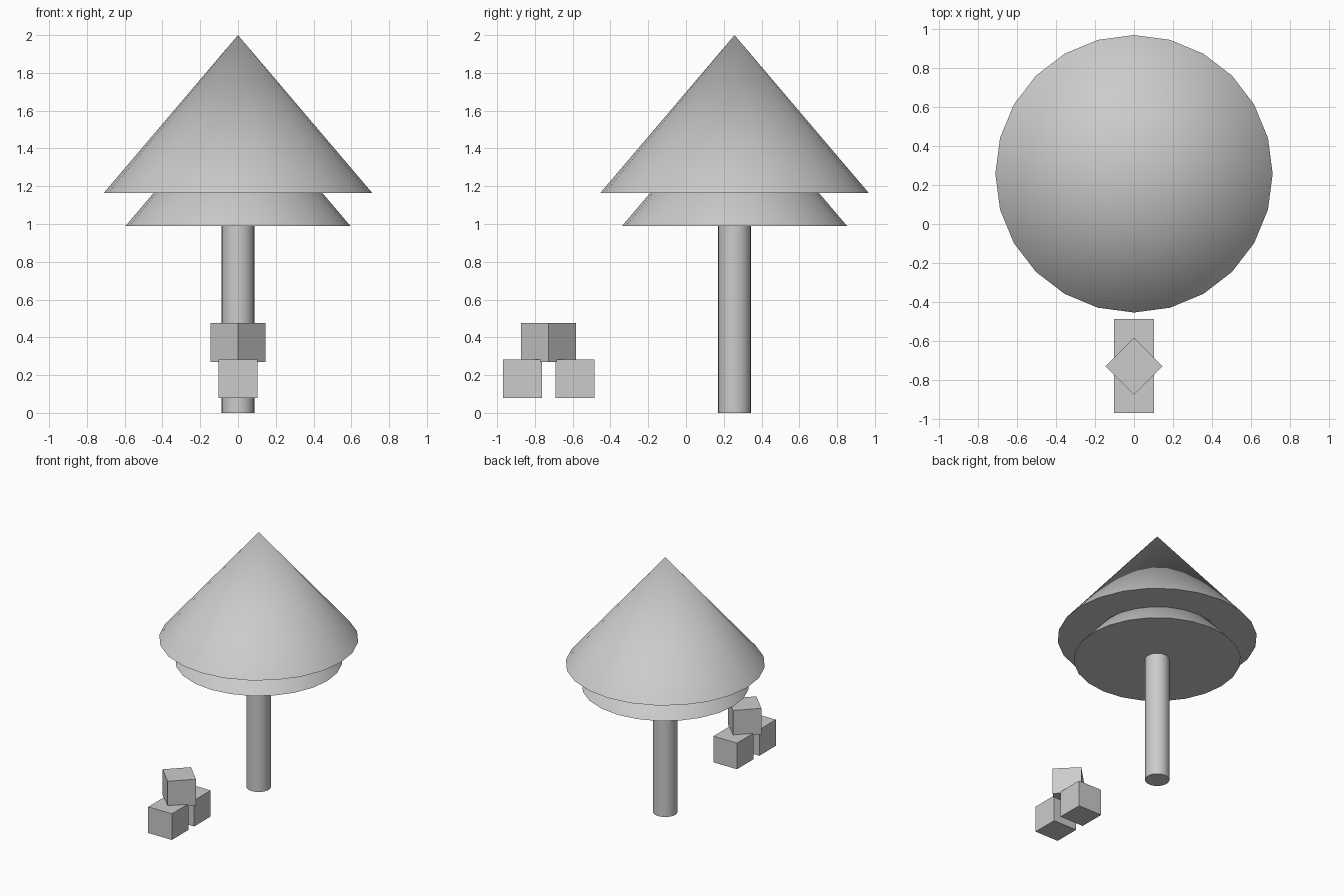
import bpy
import math

cube = bpy.data.objects.get("Cube")
if cube:
    bpy.data.objects.remove(cube, do_unlink=True)

TREE_Y = 0.257
BLOCK = 0.205

# Single plain grey
grey = bpy.data.materials.new("plain grey")
grey.use_nodes = True
colour = (0.6, 0.6, 0.6, 1)
grey.diffuse_color = colour
grey.node_tree.nodes["Principled BSDF"].inputs["Base Color"].default_value = colour


def finish(name, smooth=False):
    obj = bpy.context.object
    obj.name = name
    obj.data.materials.append(grey)
    if smooth:
        bpy.ops.object.shade_smooth_by_angle(angle=math.radians(40))
    return obj


def foliage(name, radius, base, tip):
    bpy.ops.mesh.primitive_cone_add(
        vertices=24, radius1=radius, radius2=0, depth=tip - base,
        location=(0, TREE_Y, (base + tip) / 2))
    finish(name, smooth=True)


def block(name, y, z, turn=0):
    bpy.ops.mesh.primitive_cube_add(
        size=BLOCK, location=(0, y, z), rotation=(0, 0, math.radians(turn)))
    finish(name)


# Tree: trunk and two tiers of foliage
bpy.ops.mesh.primitive_cylinder_add(
    vertices=24, radius=0.087, depth=1.05, location=(0, TREE_Y, 0.525))
finish("trunk", smooth=True)
foliage("lower_foliage", 0.595, 0.99, 1.69)
foliage("upper_foliage", 0.71, 1.165, 2.0)

# Stack of blocks: two below, one turned on top
block("front_block", -0.865, 0.181)
block("back_block", -0.588, 0.181)
block("top_block", -0.728, 0.373, turn=45)
